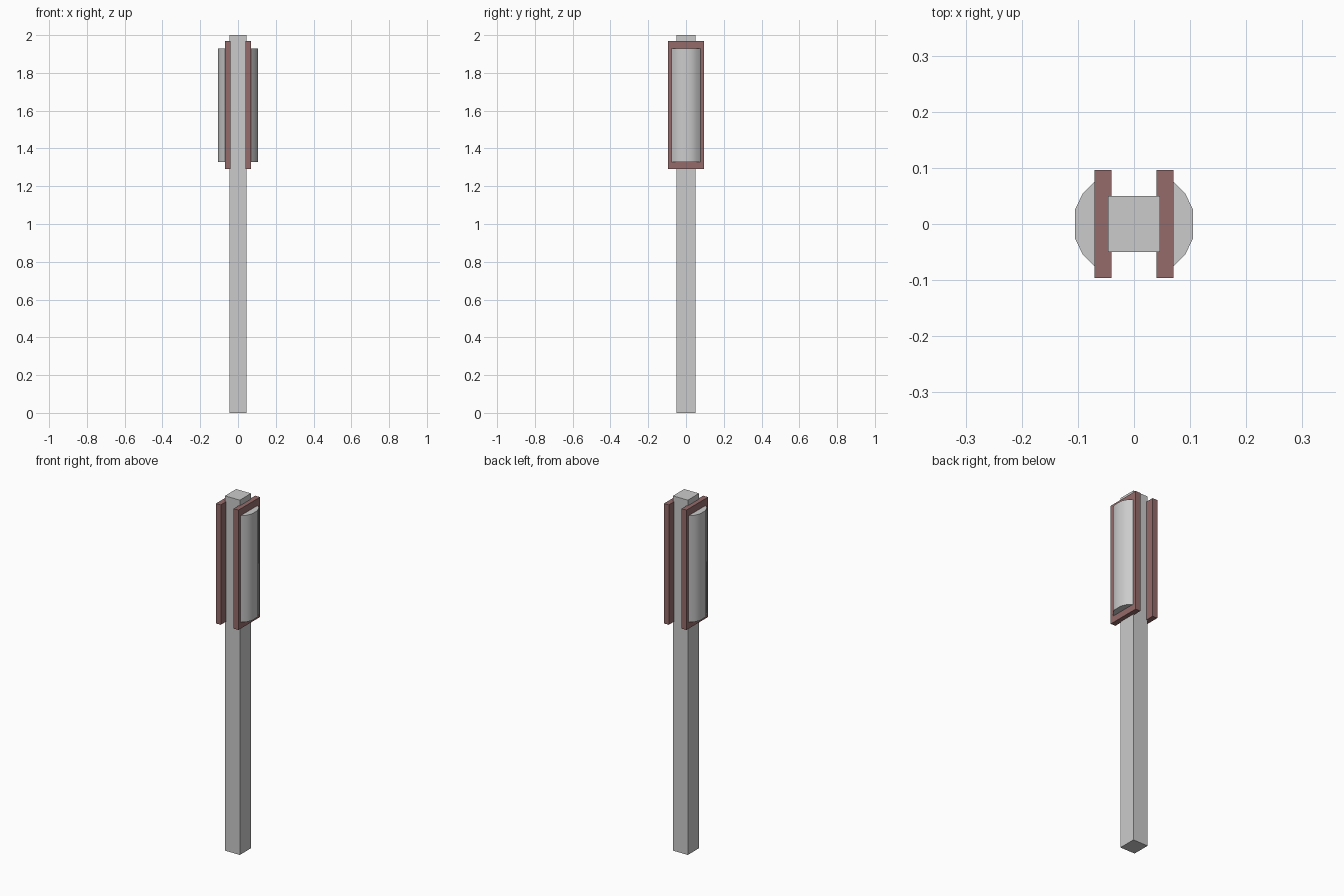
import bpy, bmesh, math

if "Cube" in bpy.data.objects:
    bpy.data.objects.remove(bpy.data.objects["Cube"])


def material(name, color):
    mat = bpy.data.materials.new(name)
    mat.diffuse_color = color
    mat.use_nodes = True
    mat.node_tree.nodes["Principled BSDF"].inputs["Base Color"].default_value = mat.diffuse_color
    return mat


def prism(name, profile, z0, z1, mat=None):
    """Extrude a counter-clockwise xy profile from z0 up to z1."""
    bm = bmesh.new()
    base = bm.faces.new([bm.verts.new((x, y, z0)) for x, y in profile])
    top = bmesh.ops.extrude_face_region(bm, geom=[base])["geom"]
    bmesh.ops.translate(bm, vec=(0, 0, z1 - z0),
                        verts=[v for v in top if isinstance(v, bmesh.types.BMVert)])
    bmesh.ops.recalc_face_normals(bm, faces=bm.faces)
    mesh = bpy.data.meshes.new(name)
    bm.to_mesh(mesh)
    bm.free()
    ob = bpy.data.objects.new(name, mesh)
    bpy.context.collection.objects.link(ob)
    if mat:
        mesh.materials.append(mat)
    return ob


def rect(x0, x1, half_y):
    return [(x0, -half_y), (x1, -half_y), (x1, half_y), (x0, half_y)]


def mirror_x(ob):
    ob.modifiers.new("Mirror", "MIRROR").use_clip = False


brown = material("brown", (0.30, 0.147, 0.147, 1))
dark_grey = material("dark_grey", (0.56, 0.56, 0.56, 1))

# Square post
prism("post", rect(-0.046, 0.046, 0.05), 0, 2, dark_grey)

# Backing plates on the left and right of the post
plates = prism("lamp_plates", rect(0.04, 0.07, 0.096), 1.292, 1.968, brown)
mirror_x(plates)

# Bowed lamp covers on the outer plate faces
half = [(0.105, 0.026), (0.091, 0.055), (0.069, 0.077)]
bow = [(x, -y) for x, y in reversed(half)] + half
covers = prism("lamp_covers", bow, 1.328, 1.929)
bpy.context.view_layer.objects.active = covers
covers.select_set(True)
bpy.ops.object.shade_smooth_by_angle(angle=math.radians(40))
mirror_x(covers)
